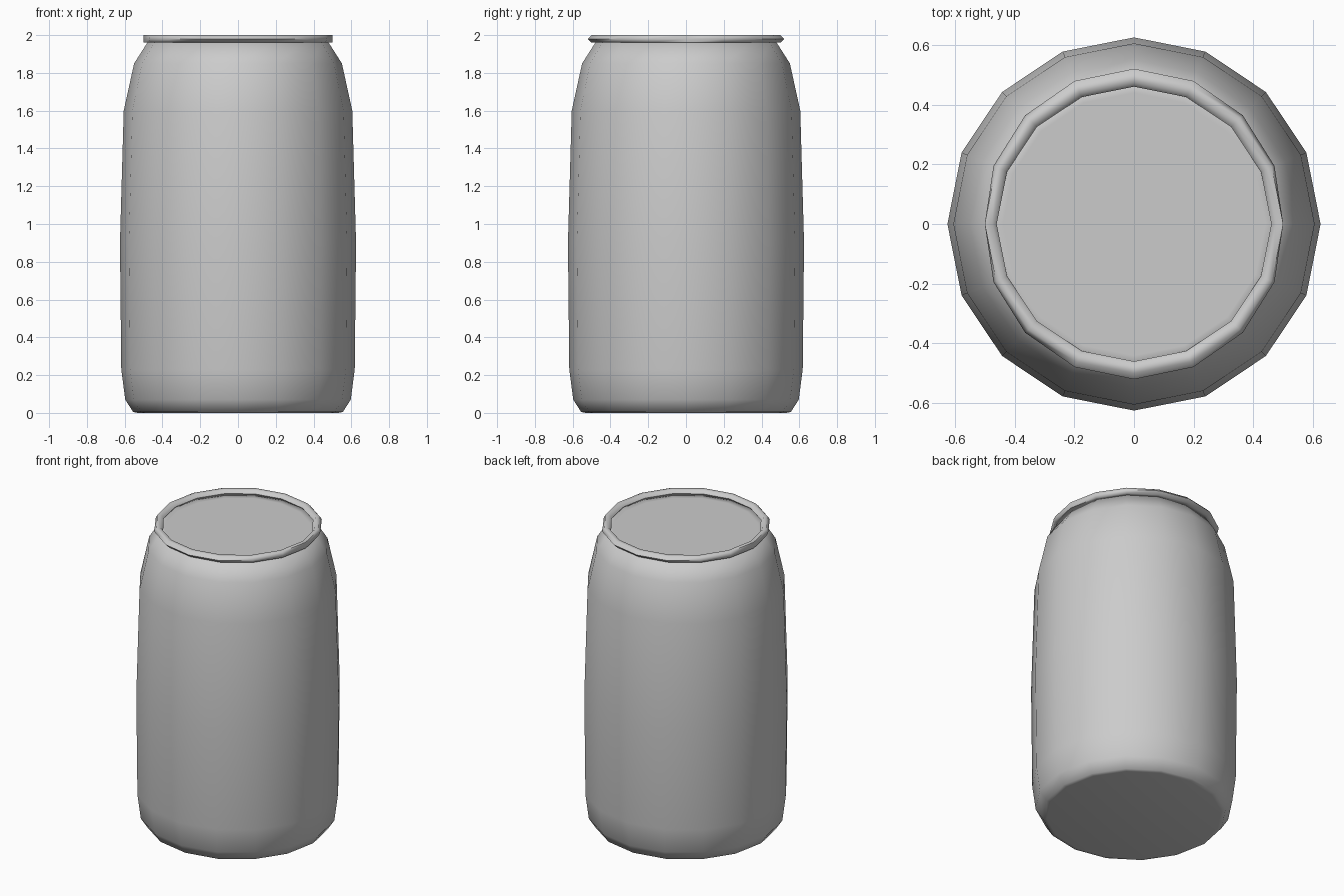
import bpy, bmesh, math

if "Cube" in bpy.data.objects:
    bpy.data.objects.remove(bpy.data.objects["Cube"])

SIDES = 16


def lathe(name, section, closed=False, squash=None):
    """Revolve (radius, z) points around z; open sections get end caps."""
    bm = bmesh.new()
    rings = []
    for r, z in section:
        ring = []
        for i in range(SIDES):
            a = 2 * math.pi * i / SIDES
            rr = squash(r, a) if squash else r
            ring.append(bm.verts.new((rr * math.cos(a), rr * math.sin(a), z)))
        rings.append(ring)
    pairs = list(zip(rings, rings[1:]))
    if closed:
        pairs.append((rings[-1], rings[0]))
    for low, high in pairs:
        for i in range(SIDES):
            j = (i + 1) % SIDES
            bm.faces.new((low[i], low[j], high[j], high[i]))
    if not closed:
        bm.faces.new(rings[0][::-1])
        bm.faces.new(rings[-1])
    bmesh.ops.recalc_face_normals(bm, faces=bm.faces[:])
    mesh = bpy.data.meshes.new(name)
    bm.to_mesh(mesh)
    bm.free()
    obj = bpy.data.objects.new(name, mesh)
    bpy.context.collection.objects.link(obj)
    bpy.ops.object.select_all(action='DESELECT')
    obj.select_set(True)
    bpy.context.view_layer.objects.active = obj
    bpy.ops.object.shade_smooth_by_angle(angle=math.radians(62))
    return obj


# Drum body with flat base and recessed lid
lathe("drum_body", [
    (0.53, 0.0), (0.555, 0.005), (0.597, 0.07), (0.618, 0.23), (0.625, 0.9),
    (0.605, 1.6), (0.55, 1.85), (0.48, 1.96), (0.44, 1.96)])


# Rolled rim: outer edge is pulled slightly flatter at the x ends
def rim_radius(r, a):
    return min(r, 0.5 + 0.02 * abs(math.sin(a)) ** 0.8)


lathe("top_rim", [
    (0.46, 1.98), (0.475, 1.96), (0.50, 1.96),
    (0.52, 1.98), (0.50, 2.0), (0.475, 2.0)], closed=True, squash=rim_radius)
